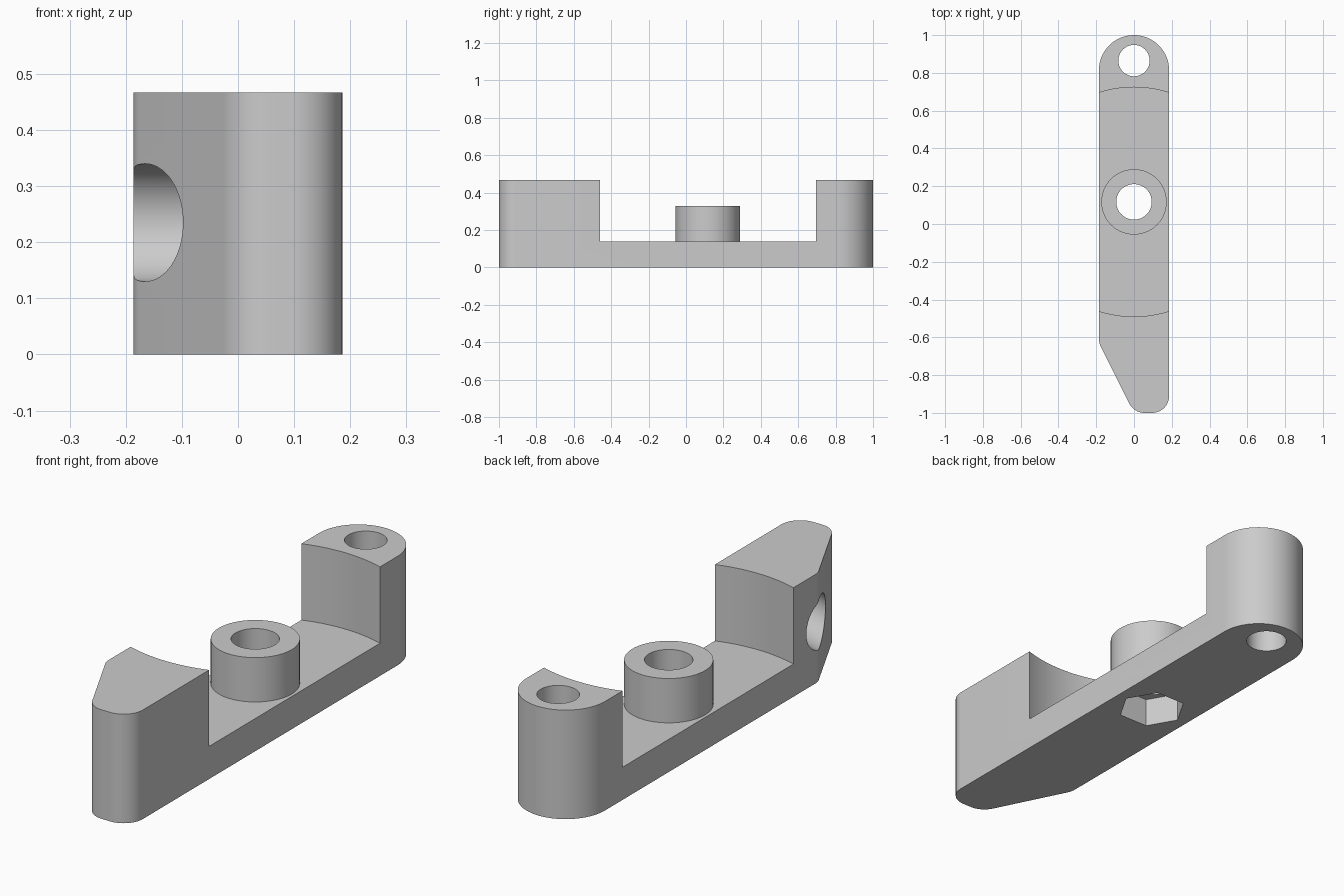
import bpy, bmesh, math
from mathutils import Matrix, Vector

old = bpy.data.objects.get("Cube")
if old:
    bpy.data.objects.remove(old, do_unlink=True)

HALF_W = 0.186
HEIGHT = 0.467
FLOOR = 0.14
BOSS_Y = 0.117

grey = bpy.data.materials.new("light_grey")
grey.use_nodes = True
grey.diffuse_color = (0.6, 0.6, 0.6, 1)
grey.node_tree.nodes["Principled BSDF"].inputs["Base Color"].default_value = grey.diffuse_color


def add_object(name, bm):
    bmesh.ops.recalc_face_normals(bm, faces=bm.faces)
    mesh = bpy.data.meshes.new(name)
    bm.to_mesh(mesh)
    bm.free()
    mesh.materials.append(grey)
    obj = bpy.data.objects.new(name, mesh)
    bpy.context.collection.objects.link(obj)
    return obj


def cylinder(name, x, y, z0, z1, radius, sides=64):
    bm = bmesh.new()
    bmesh.ops.create_cone(bm, cap_ends=True, segments=sides, radius1=radius,
                          radius2=radius, depth=z1 - z0,
                          matrix=Matrix.Translation((x, y, (z0 + z1) / 2)))
    return add_object(name, bm)


def fillet(prev, corner, nxt, radius, steps=16):
    """Points of an arc that rounds one outline corner."""
    a = (Vector(prev) - Vector(corner)).normalized()
    b = (Vector(nxt) - Vector(corner)).normalized()
    half = a.angle(b) / 2
    centre = Vector(corner) + (a + b).normalized() * radius / math.sin(half)
    start = Vector(corner) + a * radius / math.tan(half) - centre
    end = Vector(corner) + b * radius / math.tan(half) - centre
    sweep = start.angle(end)
    return [centre + (start * math.sin(sweep * (1 - i / steps))
                      + end * math.sin(sweep * i / steps)) / math.sin(sweep)
            for i in range(steps + 1)]


def combine(target, tool, operation):
    mod = target.modifiers.new(operation, 'BOOLEAN')
    mod.operation = operation
    mod.solver = 'EXACT'
    mod.object = tool
    tool.hide_render = True
    bpy.context.view_layer.objects.active = target
    bpy.ops.object.modifier_apply(modifier=mod.name)
    bpy.data.objects.remove(tool, do_unlink=True)


# Outline: round back end, angled front corner, all corners filleted
corners = [((HALF_W, 1), HALF_W), ((-HALF_W, 1), HALF_W), ((-HALF_W, -0.628), 0.09),
           ((0, -1), 0.09), ((HALF_W, -1), 0.09)]
outline = []
for i, (corner, radius) in enumerate(corners):
    outline += fillet(corners[i - 1][0], corner, corners[(i + 1) % len(corners)][0], radius)

bm = bmesh.new()
bm.faces.new([bm.verts.new((p.x, p.y, 0)) for p in outline])
bmesh.ops.remove_doubles(bm, verts=bm.verts, dist=0.0005)
top = bmesh.ops.extrude_face_region(bm, geom=bm.faces[:])
bmesh.ops.translate(bm, vec=(0, 0, HEIGHT),
                    verts=[g for g in top["geom"] if isinstance(g, bmesh.types.BMVert)])
body = add_object("bracket_body", bm)

# Round clearance pocket between the end blocks, with the boss in its centre
combine(body, cylinder("pocket", 0, BOSS_Y, FLOOR, 1, 0.607, 192), 'DIFFERENCE')
combine(body, cylinder("boss", 0, BOSS_Y, 0.07, 0.33, 0.173), 'UNION')

# Through holes and the hexagonal nut recess underneath
combine(body, cylinder("boss_hole", 0, BOSS_Y, -0.1, 0.6, 0.094), 'DIFFERENCE')
combine(body, cylinder("end_hole", 0, 0.865, -0.1, 0.6, 0.083), 'DIFFERENCE')
nut = cylinder("nut_recess", 0, BOSS_Y, -0.1, 0.126, 0.14, 6)
nut.data.transform(Matrix.Translation((0, BOSS_Y, 0)) @ Matrix.Rotation(math.radians(30), 4, 'Z')
                   @ Matrix.Translation((0, -BOSS_Y, 0)))
combine(body, nut, 'DIFFERENCE')

# Blind hole drilled into the angled front corner
drill = cylinder("side_hole", 0, 0, -0.2, 0.2, 0.105)
direction = Vector((0.94, -0.34, 0))
drill.data.transform(Matrix.Translation((-0.16, -0.67, 0.235))
                     @ direction.to_track_quat('Z', 'Y').to_matrix().to_4x4())
combine(body, drill, 'DIFFERENCE')

# Smooth curved walls, sharp rims
bpy.ops.object.select_all(action='DESELECT')
body.select_set(True)
bpy.context.view_layer.objects.active = body
bpy.ops.object.shade_smooth_by_angle(angle=math.radians(25))
